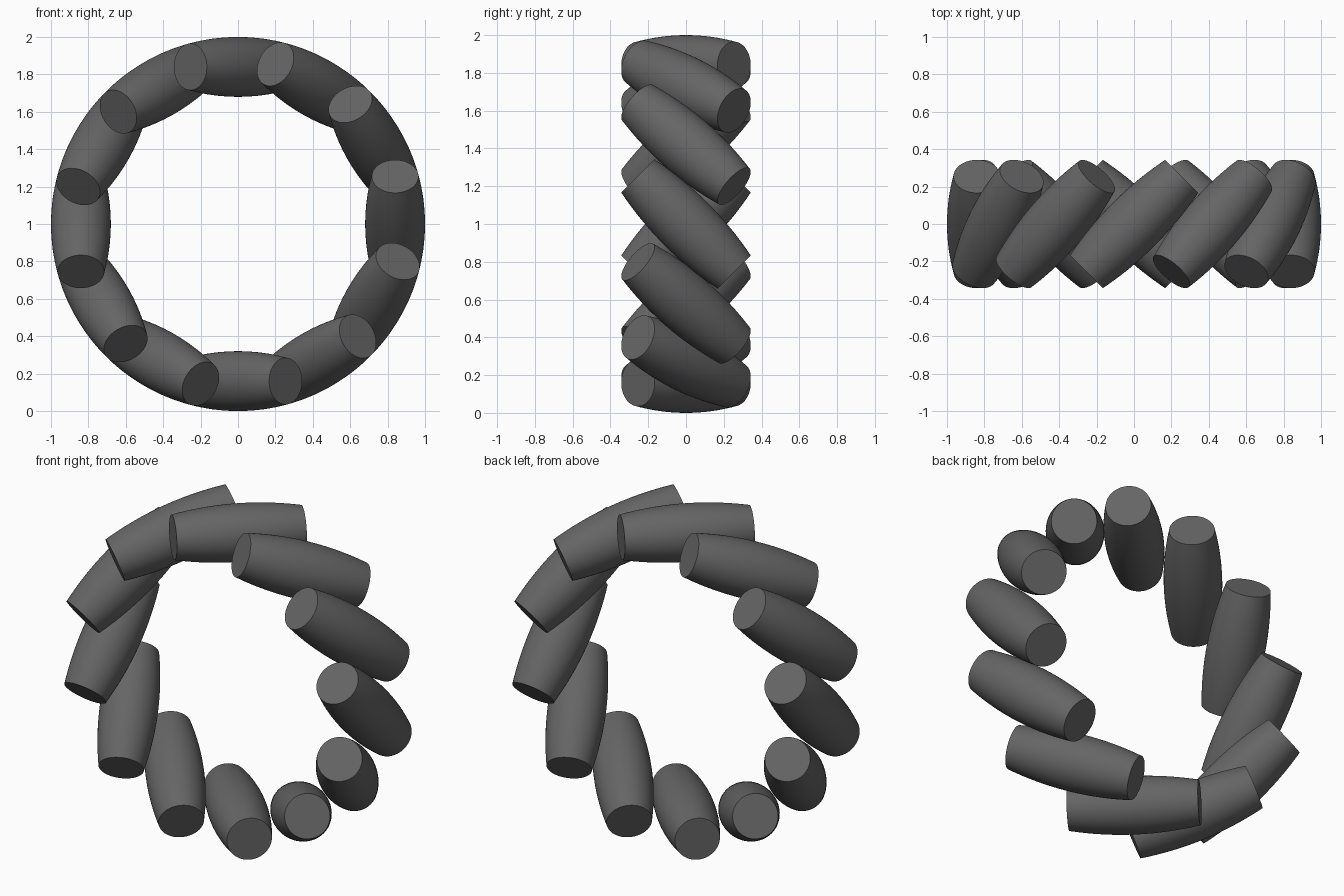
import bpy, bmesh, math
from mathutils import Matrix, Vector

if "Cube" in bpy.data.objects:
    bpy.data.objects.remove(bpy.data.objects["Cube"])

COUNT, AXIS_R, HALF_LEN = 12, 0.84, 0.36
SEGS, STEPS = 64, 8

# Barrel profile: the curve that keeps each 45-degree roller touching a wheel of radius 1
def contact(phi):
    s, y = math.sin(phi), AXIS_R * math.tan(phi)
    along = (s + y) / math.sqrt(2)
    radius = math.hypot((s - y) / math.sqrt(2), math.cos(phi) - AXIS_R)
    return along, radius

lo, hi = 0.0, 0.6
for _ in range(40):
    mid = (lo + hi) / 2
    lo, hi = (mid, hi) if contact(mid)[0] < HALF_LEN else (lo, mid)
half = [contact(lo * i / STEPS) for i in range(STEPS + 1)]
profile = [(-t, r) for t, r in reversed(half[1:])] + half

# Roller mesh, revolved around its own z axis
bm = bmesh.new()
rings = [[bm.verts.new((r * math.cos(a), r * math.sin(a), t))
          for a in (2 * math.pi * k / SEGS for k in range(SEGS))]
         for t, r in profile]
for a, b in zip(rings, rings[1:]):
    for k in range(SEGS):
        n = (k + 1) % SEGS
        bm.faces.new((a[k], a[n], b[n], b[k])).smooth = True
# Flat end caps with crisp rims
for ring in (rings[0][::-1], rings[-1]):
    cap = bm.faces.new(ring)
    for e in cap.edges:
        e.smooth = False
mesh = bpy.data.meshes.new("roller")
bm.to_mesh(mesh)
bm.free()

# Dark rubber
rubber = bpy.data.materials.new("dark_rubber")
rubber.diffuse_color = (0.13, 0.13, 0.13, 1)
rubber.use_nodes = True
rubber.node_tree.nodes["Principled BSDF"].inputs["Base Color"].default_value = rubber.diffuse_color
mesh.materials.append(rubber)

# Ring of slanted rollers around the wheel axis (y)
tilt = Vector((1, 1, 0)).to_track_quat('Z', 'Y').to_matrix().to_4x4()
for i in range(COUNT):
    roller = bpy.data.objects.new(f"roller_{i + 1:02d}", mesh)
    bpy.context.collection.objects.link(roller)
    roller.matrix_world = (Matrix.Translation((0, 0, 1))
                           @ Matrix.Rotation(2 * math.pi * i / COUNT, 4, 'Y')
                           @ Matrix.Translation((0, 0, AXIS_R)) @ tilt)
